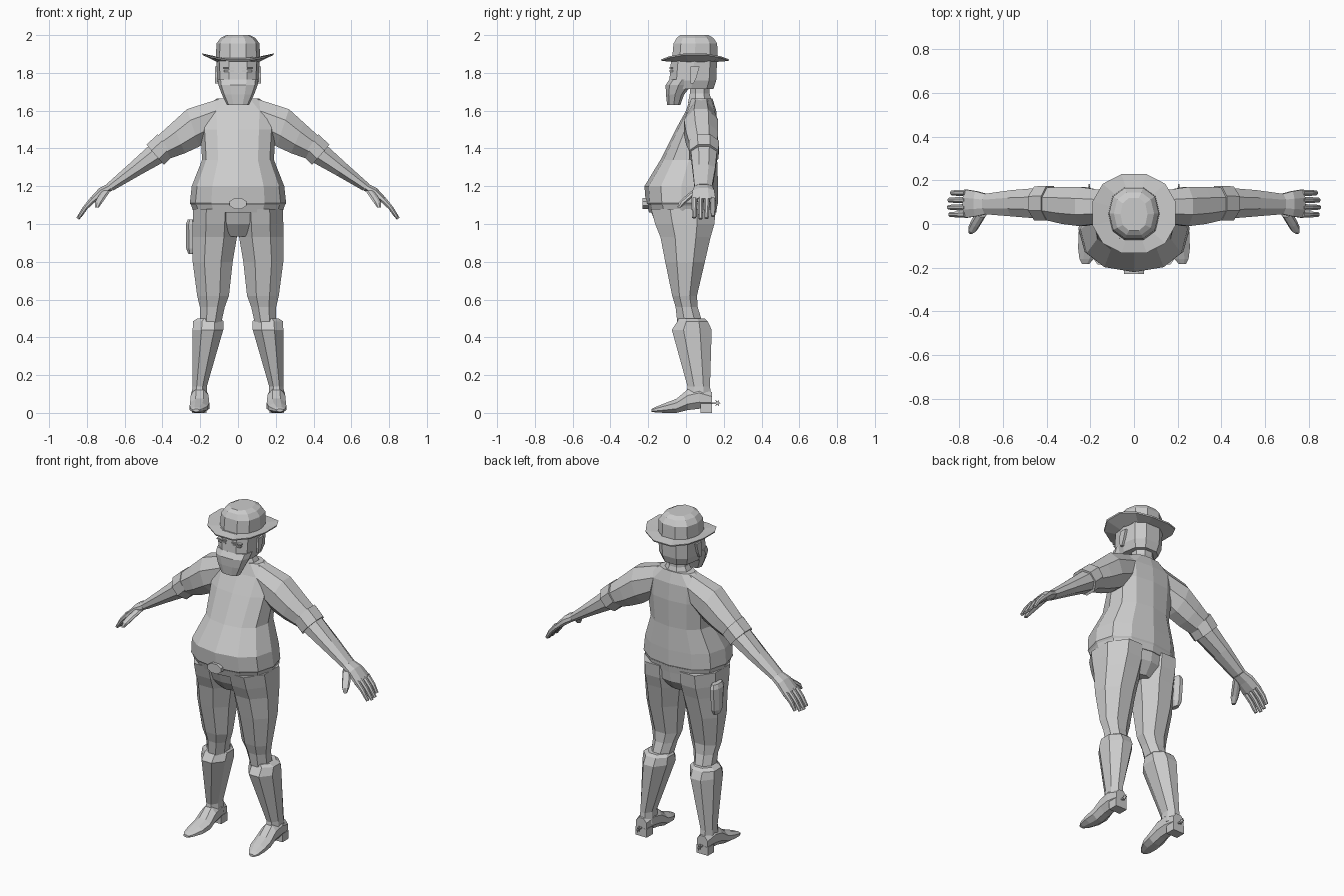
import bpy, bmesh, math
from mathutils import Vector

grey = bpy.data.materials.new("plain_grey")
grey.diffuse_color = (0.6, 0.6, 0.6, 1)


def outline(n, p=1.0, half=False):
    """Closed n-sided section filling -1..1; p below 1 makes it boxier."""
    pts = []
    for i in range(n):
        a = 2 * math.pi * (i + (0.5 if half else 0)) / n - math.pi / 2
        c, s = math.cos(a), math.sin(a)
        pts.append((math.copysign(abs(c) ** p, c) if abs(c) > 1e-6 else 0,
                    math.copysign(abs(s) ** p, s) if abs(s) > 1e-6 else 0))
    mu = max(abs(u) for u, v in pts)
    mv = max(abs(v) for u, v in pts)
    return [(u / mu, v / mv) for u, v in pts]


def loft(name, rings):
    """Skin a list of equal rings and close both ends."""
    bm = bmesh.new()
    rows = [[bm.verts.new(p) for p in ring] for ring in rings]
    n = len(rows[0])
    for a, b in zip(rows, rows[1:]):
        for i in range(n):
            j = (i + 1) % n
            bm.faces.new((a[i], a[j], b[j], b[i]))
    bm.faces.new(rows[0])
    bm.faces.new(rows[-1])
    bmesh.ops.recalc_face_normals(bm, faces=bm.faces[:])
    mesh = bpy.data.meshes.new(name)
    bm.to_mesh(mesh)
    bm.free()
    mesh.materials.append(grey)
    ob = bpy.data.objects.new(name, mesh)
    bpy.context.collection.objects.link(ob)
    return ob


def level(sec, z, x0, x1, y0, y1, s=1):
    """Horizontal ring."""
    return [Vector((s * ((x0 + x1) / 2 + u * (x1 - x0) / 2),
                    (y0 + y1) / 2 + v * (y1 - y0) / 2, z)) for u, v in sec]


def upright(sec, y, x0, x1, z0, z1, s=1):
    """Ring facing along y."""
    return [Vector((s * ((x0 + x1) / 2 + u * (x1 - x0) / 2), y,
                    (z0 + z1) / 2 + v * (z1 - z0) / 2)) for u, v in sec]


def across(sec, top, bottom, y0, y1, s=1):
    """Arm ring set by its top and bottom points (x, z)."""
    t, b = Vector(top), Vector(bottom)
    out = []
    for u, v in sec:
        q = (t + b) / 2 + (t - b) * v / 2
        out.append(Vector((s * q.x, (y0 + y1) / 2 + u * (y1 - y0) / 2, q.y)))
    return out


def box(name, x0, x1, y0, y1, z0, z1, s=1):
    sec = outline(4, 1, True)
    return loft(name, [level(sec, z, x0, x1, y0, y1, s) for z in (z0, z1)])


def stack(name, sec, rows):
    """Symmetric column of (z, half width, y0, y1)."""
    return loft(name, [level(sec, z, -h, h, a, b) for z, h, a, b in rows])


# Torso, belt and pelvis
body = outline(12, 0.85)
stack("torso", body, [
    (1.08, .235, -.19, .155), (1.11, .255, -.213, .17), (1.2, .245, -.22, .17),
    (1.34, .19, -.135, .165), (1.5, .2, -.055, .168), (1.6, .205, .0, .16),
    (1.665, .11, .022, .14)])
stack("belt", body, [(1.06, .235, -.195, .16), (1.1, .248, -.207, .166)])
stack("pelvis", body, [(1.08, .235, -.19, .158), (1.0, .225, -.16, .148),
                       (.935, .07, -.11, .1)])
eight = outline(8, 1, True)
loft("buckle", [upright(eight, y, -.045, .045, 1.08, 1.137) for y in (-.19, -.23)])

# Neck, head and covered jaw
stack("neck", eight, [(1.64, .085, .01, .14), (1.69, .06, .02, .125),
                      (1.76, .06, .02, .125)])
ten = outline(10, 0.75, True)
stack("head", ten, [(1.715, .095, -.09, .145), (1.76, .112, -.088, .16),
                    (1.88, .115, -.078, .165)])
stack("jaw_mask", ten, [(1.63, .058, -.1, -.03), (1.685, .085, -.106, -.01),
                        (1.735, .104, -.108, .03), (1.765, .108, -.088, .05)])

# Hat: crown and curled brim
stack("hat_crown", outline(10, 0.85, True), [
    (1.86, .118, -.075, .168), (1.955, .114, -.066, .165),
    (1.985, .092, -.05, .145), (2.0, .062, -.03, .12)])
rim = outline(12, 0.9, True)


def brim_ring(rx, ry, z, curl):
    return [Vector((u * rx, .048 + v * ry, z + curl * u * u)) for u, v in rim]


loft("hat_brim", [brim_ring(.11, .112, 1.88, 0), brim_ring(.19, .18, 1.868, .035),
                  brim_ring(.188, .178, 1.86, .035), brim_ring(.11, .112, 1.858, 0)])

# Hip holster on one side
loft("holster", [level(eight, z, x0, x1, y0, y1) for z, x0, x1, y0, y1 in (
    (.84, -.262, -.235, .03, .085), (.87, -.274, -.225, .02, .1),
    (1.0, -.276, -.225, .005, .11), (1.025, -.265, -.23, .015, .1))])

for side, s in (("left", 1), ("right", -1)):
    # Face details
    box(side + "_eye", .022, .075, -.087, -.07, 1.806, 1.814, s)
    box(side + "_brow", .018, .08, -.09, -.07, 1.822, 1.829, s)
    loft(side + "_ear", [level(outline(4, 1, True), z, .1, .122, a, b, s)
                         for z, a, b in ((1.745, .025, .04), (1.775, .02, .055),
                                         (1.835, .025, .072))])

    # Sleeve, rolled cuff and forearm
    def limb(name, rows):
        loft(side + name, [across(eight, t, b, y0, y1, s) for t, b, y0, y1 in rows])

    limb("_sleeve", [((.1, 1.662), (.15, 1.45), .01, .15),
                     ((.27, 1.608), (.205, 1.41), -.01, .17),
                     ((.35, 1.535), (.28, 1.375), .0, .17),
                     ((.435, 1.458), (.365, 1.345), .02, .165)])
    limb("_cuff", [((.425, 1.475), (.345, 1.36), .015, .175),
                   ((.485, 1.42), (.392, 1.313), .017, .172)])
    limb("_forearm", [((.46, 1.425), (.39, 1.33), .025, .165),
                      ((.58, 1.315), (.52, 1.258), .035, .155),
                      ((.695, 1.212), (.66, 1.178), .045, .138)])

    # Palm, four fingers and thumb
    limb("_palm", [((.69, 1.212), (.665, 1.178), .045, .138),
                   ((.735, 1.19), (.71, 1.15), .035, .15),
                   ((.785, 1.135), (.757, 1.115), .028, .158)])
    for k in range(4):
        y = .029 + k * .033
        reach = (0, .006, .003, -.008)[k]
        limb("_finger_%d" % (k + 1), [
            ((.78, 1.142), (.755, 1.118), y, y + .029),
            ((.82, 1.092), (.797, 1.08), y + .001, y + .028),
            ((.85 + reach, 1.038 - reach), (.835 + reach, 1.03 - reach), y + .004, y + .025)])
    loft(side + "_thumb", [level(eight, z, x - r, x + r, y - r, y + r, s) for z, x, y, r in (
        (1.178, .695, .055, .022), (1.14, .722, .01, .022),
        (1.115, .737, -.018, .02), (1.088, .747, -.036, .01))])

    # Trouser leg
    loft(side + "_leg", [level(eight, z, x0, x1, y0, y1, s) for z, x0, x1, y0, y1 in (
        (1.08, .0, .237, -.185, .158), (1.0, .0, .24, -.163, .15),
        (.93, .006, .24, -.135, .13), (.8, .028, .24, -.11, .1),
        (.62, .048, .216, -.073, .058), (.56, .07, .202, -.055, .062),
        (.47, .09, .2, -.045, .09))])

    # Boot: flared shaft, foot, heel and spur
    loft(side + "_boot_shaft", [level(eight, z, x0, x1, y0, y1, s)
                                for z, x0, x1, y0, y1 in (
        (.07, .16, .246, .0, .135), (.14, .165, .241, .008, .127),
        (.44, .078, .24, -.075, .136), (.485, .076, .238, -.045, .115),
        (.5, .09, .215, -.04, .1))])
    loft(side + "_foot", [upright(eight, y, x0, x1, z0, z1, s)
                          for y, x0, x1, z0, z1 in (
        (.137, .17, .242, .03, .11), (.07, .16, .25, .022, .14),
        (.01, .156, .25, .015, .125), (-.05, .152, .254, .0, .075),
        (-.11, .16, .256, .0, .052), (-.16, .185, .25, .002, .032),
        (-.183, .205, .238, .006, .02))])
    box(side + "_heel", .168, .244, .078, .138, 0, .05, s)
    box(side + "_spur_arm", .2, .21, .13, .168, .048, .056, s)
    star = []
    for i in range(12):
        r = .018 if i % 2 == 0 else .009
        star.append((.166 + r * math.cos(i * math.pi / 6),
                     .052 + r * math.sin(i * math.pi / 6)))
    loft(side + "_spur_wheel", [[Vector((s * x, y, z)) for y, z in star]
                                for x in (.202, .208)])
